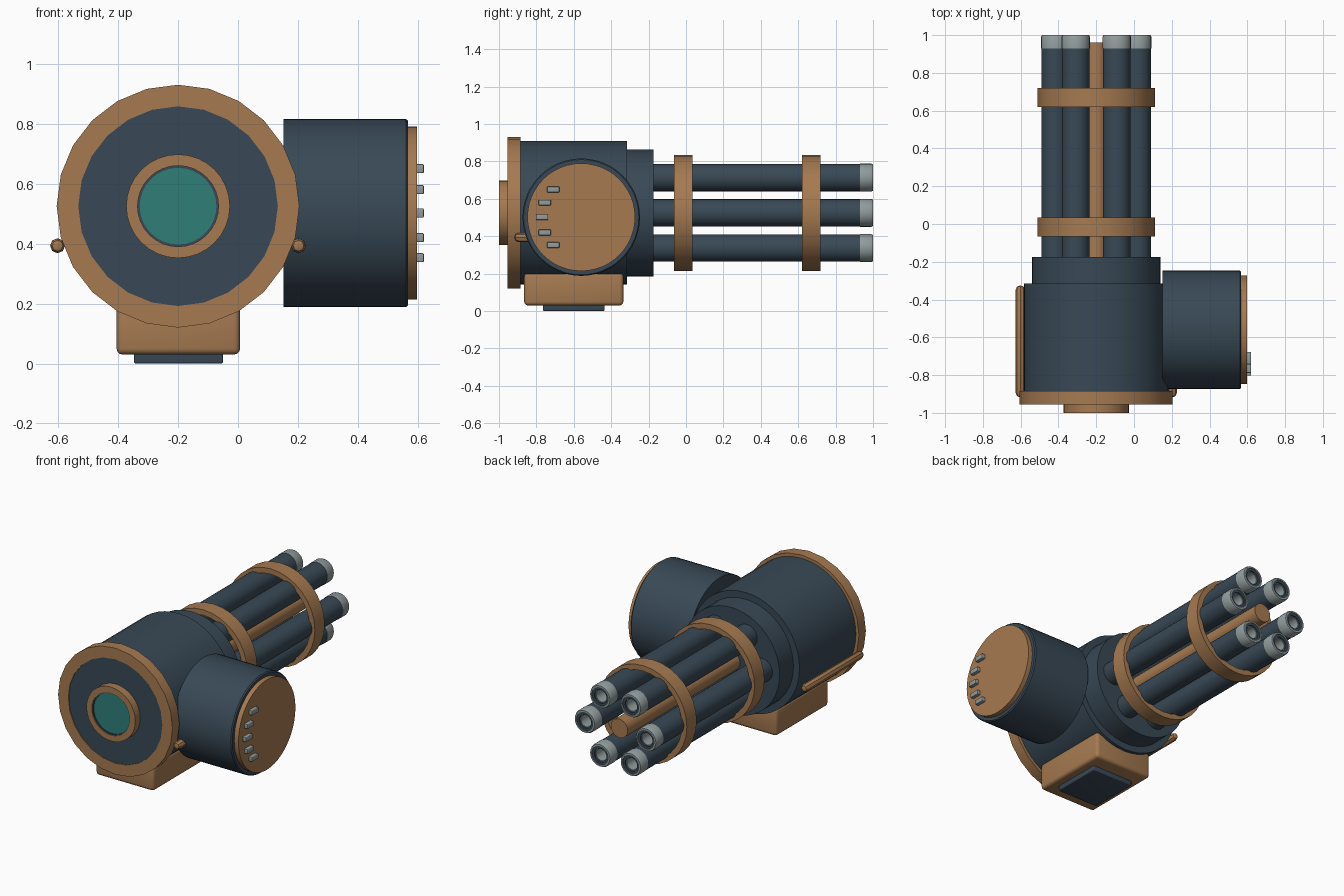
import bpy, bmesh, math
from mathutils import Vector

if "Cube" in bpy.data.objects:
    bpy.data.objects.remove(bpy.data.objects["Cube"])


def material(name, rgb):
    m = bpy.data.materials.new(name)
    m.diffuse_color = (*rgb, 1)
    m.use_nodes = True
    m.node_tree.nodes["Principled BSDF"].inputs["Base Color"].default_value = m.diffuse_color
    return m


BRONZE = material("bronze", (0.38, 0.195, 0.082))
STEEL = material("dark_steel", (0.040, 0.066, 0.092))
GREY = material("light_grey", (0.29, 0.34, 0.34))
TEAL = material("teal", (0.028, 0.21, 0.19))

CX, CZ = -0.2, 0.525      # main axis
DRUM_Y, DRUM_Z = -0.56, 0.502


def finish(name, bm, mat):
    bmesh.ops.recalc_face_normals(bm, faces=bm.faces)
    me = bpy.data.meshes.new(name)
    bm.to_mesh(me)
    bm.free()
    me.materials.append(mat)
    ob = bpy.data.objects.new(name, me)
    bpy.context.collection.objects.link(ob)
    bpy.ops.object.select_all(action='DESELECT')
    ob.select_set(True)
    bpy.context.view_layer.objects.active = ob
    bpy.ops.object.shade_smooth_by_angle(angle=math.radians(32))
    return ob


def lathe(name, mat, profile, n=32, axis='Y', a=CX, b=CZ, closed=False):
    """Turn (radius, position) points about an axis; a, b place the axis."""
    bm = bmesh.new()
    rings = []
    for r, t in profile:
        ring = []
        for i in range(n if r > 0 else 1):
            w = 2 * math.pi * i / n
            u, v = a + r * math.sin(w), b + r * math.cos(w)
            ring.append(bm.verts.new((u, t, v) if axis == 'Y' else (t, u, v)))
        rings.append(ring)
    pairs = list(zip(rings, rings[1:]))
    if closed:
        pairs.append((rings[-1], rings[0]))
    for p, q in pairs:
        for i in range(n):
            j = (i + 1) % n
            loop = [p[i % len(p)], p[j % len(p)], q[j % len(q)], q[i % len(q)]]
            bm.faces.new(list(dict.fromkeys(loop)))
    return finish(name, bm, mat)


def ring(name, mat, r_in, r_out, t0, t1, **kw):
    return lathe(name, mat, [(r_in, t0), (r_out, t0), (r_out, t1), (r_in, t1)],
                 closed=True, **kw)


def cylinder(name, mat, r, t0, t1, **kw):
    return lathe(name, mat, [(0, t0), (r, t0), (r, t1), (0, t1)], **kw)


def box(name, mat, lo, hi, bevel=0.0):
    lo, hi = Vector(lo), Vector(hi)
    bm = bmesh.new()
    bmesh.ops.create_cube(bm, size=1)
    for v in bm.verts:
        v.co = [(lo[k] + hi[k]) / 2 + v.co[k] * (hi[k] - lo[k]) for k in range(3)]
    if bevel:
        bmesh.ops.bevel(bm, geom=list(bm.edges), offset=bevel, segments=3,
                        profile=0.5, affect='EDGES')
    return finish(name, bm, mat)


# Main housing with its stepped collar and front plate
lathe("housing", STEEL, [(0, -0.95), (0.34, -0.95), (0.34, -0.9), (0.383, -0.9),
                         (0.383, -0.315), (0.34, -0.315), (0.34, -0.175), (0, -0.175)], n=48)
ring("front_flange", BRONZE, 0.333, 0.405, -0.955, -0.885, n=24)

# Round lens in a raised bezel
ring("lens_bezel", BRONZE, 0.135, 0.173, -1.0, -0.94)
ring("lens_gasket", STEEL, 0.128, 0.136, -0.994, -0.94)
cylinder("lens", TEAL, 0.13, -0.99, -0.94)

# Barrel cluster: six hollow barrels, each with a muzzle sleeve
for k in range(6):
    w = math.radians(60 * k)
    at = dict(a=CX + 0.217 * math.cos(w), b=CZ + 0.217 * math.sin(w), n=24)
    lathe("barrel", STEEL, [(0, -0.2), (0.073, -0.2), (0.073, 0.94), (0.062, 0.945),
                            (0.062, 0.995), (0.043, 0.995), (0.043, 0.9), (0, 0.9)], **at)
    lathe("muzzle_sleeve", GREY, [(0.06, 0.93), (0.075, 0.93), (0.075, 0.99),
                                  (0.07, 1.0), (0.06, 1.0)], closed=True, **at)
    ring("bore_liner", GREY, 0.038, 0.044, 0.9, 0.985, **at)

# Central shaft and the two clamp bands
cylinder("center_shaft", BRONZE, 0.06, -0.2, 0.96, n=24)
for y in (-0.015, 0.67):
    ring("barrel_band", BRONZE, 0.275, 0.31, y - 0.05, y + 0.05)

# Side drum with end cap and a row of studs
side = dict(axis='X', a=DRUM_Y, b=DRUM_Z, n=48)
lathe("side_drum", STEEL, [(0, 0.152), (0.314, 0.152), (0.314, 0.56),
                           (0.308, 0.567), (0, 0.567)], **side)
cylinder("drum_cap", BRONZE, 0.288, 0.56, 0.597, **side)
for dy, z in ((-0.15, 0.65), (-0.195, 0.58), (-0.21, 0.502), (-0.195, 0.42), (-0.15, 0.353)):
    y = DRUM_Y + dy
    box("cap_stud", GREY, (0.59, y - 0.033, z - 0.015), (0.62, y + 0.033, z + 0.015), 0.004)

# Round-ended side rails
for s in (-1, 1):
    lathe("side_rail", BRONZE, [(0, -0.918), (0.018, -0.911), (0.025, -0.893),
                                (0.025, -0.35), (0.018, -0.332), (0, -0.325)],
          n=8, a=CX + s * 0.402, b=0.393)

# Mounting block and foot plate
box("mount_block", BRONZE, (-0.405, -0.865, 0.03), (0.007, -0.335, 0.205), 0.02)
box("foot_plate", STEEL, (-0.347, -0.765, 0.0), (-0.05, -0.435, 0.06), 0.006)
